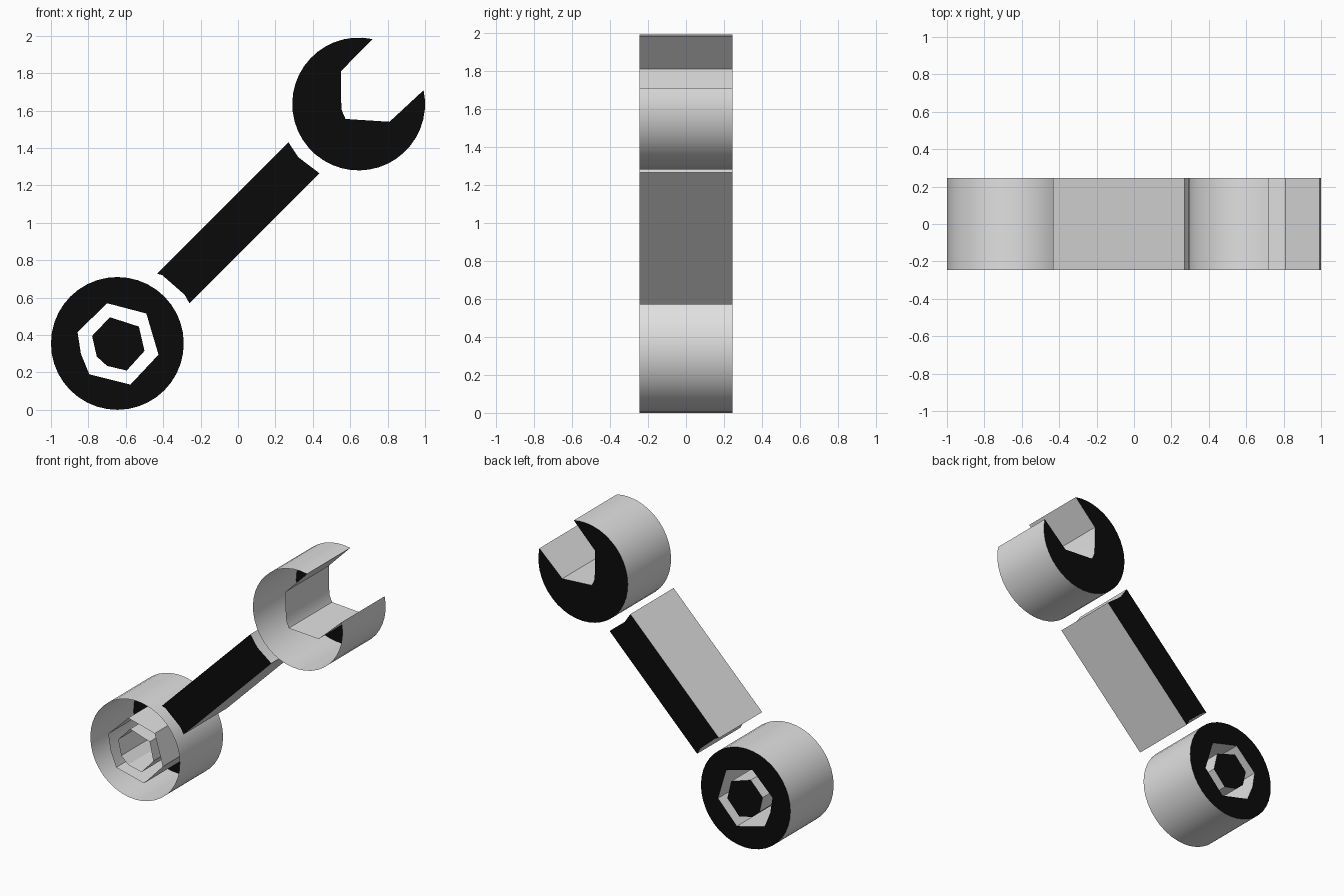
import bpy, bmesh, math

if "Cube" in bpy.data.objects:
    bpy.data.objects.remove(bpy.data.objects["Cube"])

HALF = 0.245   # half thickness along y
R = 0.355      # radius of both heads


def material(name, value):
    m = bpy.data.materials.new(name)
    m.diffuse_color = (value, value, value, 1)
    m.use_nodes = True
    m.node_tree.nodes["Principled BSDF"].inputs["Base Color"].default_value = m.diffuse_color
    return m


BLACK = material("black face", 0.003)
GREY = material("grey side", 0.75)


def arc(cx, cz, a0, a1, n, closed=False):
    steps = n if closed else n - 1
    return [(cx + R * math.cos(math.radians(a0 + (a1 - a0) * i / steps)),
             cz + R * math.sin(math.radians(a0 + (a1 - a0) * i / steps))) for i in range(n)]


def extrude_part(name, loops, cap_sides):
    """Extrude outlines (x, z) along y, with black caps on the given y sides."""
    bm = bmesh.new()
    rims = {-1: [], 1: []}
    for pts in loops:
        rows = {s: [bm.verts.new((x, s * HALF, z)) for x, z in pts] for s in (-1, 1)}
        n = len(pts)
        for i in range(n):
            j = (i + 1) % n
            f = bm.faces.new((rows[-1][i], rows[-1][j], rows[1][j], rows[1][i]))
            f.smooth = True
            f.material_index = 1
            for s in (-1, 1):
                rims[s].append(bm.edges.get((rows[s][i], rows[s][j])))
    for s in cap_sides:
        res = bmesh.ops.triangle_fill(bm, edges=rims[s], use_beauty=True, normal=(0, s, 0))
        for g in res["geom"]:
            if isinstance(g, bmesh.types.BMFace):
                g.material_index = 0
                g.smooth = False
    bmesh.ops.recalc_face_normals(bm, faces=bm.faces[:])
    for e in bm.edges:
        if len(e.link_faces) != 2 or e.calc_face_angle(0) > math.radians(25):
            e.smooth = False
    me = bpy.data.meshes.new(name)
    bm.to_mesh(me)
    bm.free()
    me.materials.append(BLACK)
    me.materials.append(GREY)
    ob = bpy.data.objects.new(name, me)
    bpy.context.collection.objects.link(ob)
    return ob


# Ring head: open at the front, with a hexagonal through hole
hex_hole = [(-0.70, 0.57), (-0.49, 0.515), (-0.425, 0.295), (-0.575, 0.135),
            (-0.795, 0.19), (-0.84, 0.30), (-0.858, 0.415)]
extrude_part("ring_head", [arc(-0.645, 0.355, 0, 360, 40, True), hex_hole], [1])

# Hexagonal nut inside the ring: open at the front
nut = [(-0.685, 0.495), (-0.53, 0.445), (-0.50, 0.315), (-0.595, 0.21),
       (-0.70, 0.235), (-0.755, 0.285), (-0.78, 0.395)]
extrude_part("hex_nut", [nut], [1])

# Handle: closed on both sides, hollowed ends facing the heads
handle = [(0.27, 1.43), (0.323, 1.35), (0.435, 1.265), (-0.26, 0.57),
          (-0.285, 0.615), (-0.405, 0.72), (-0.433, 0.728)]
extrude_part("handle", [handle], [-1, 1])

# Open jaw head: open at the front
jaw = arc(0.645, 1.635, 78, 372, 36) + [(0.81, 1.54), (0.575, 1.555), (0.555, 1.60),
                                        (0.55, 1.67), (0.55, 1.81)]
extrude_part("jaw_head", [jaw], [1])
